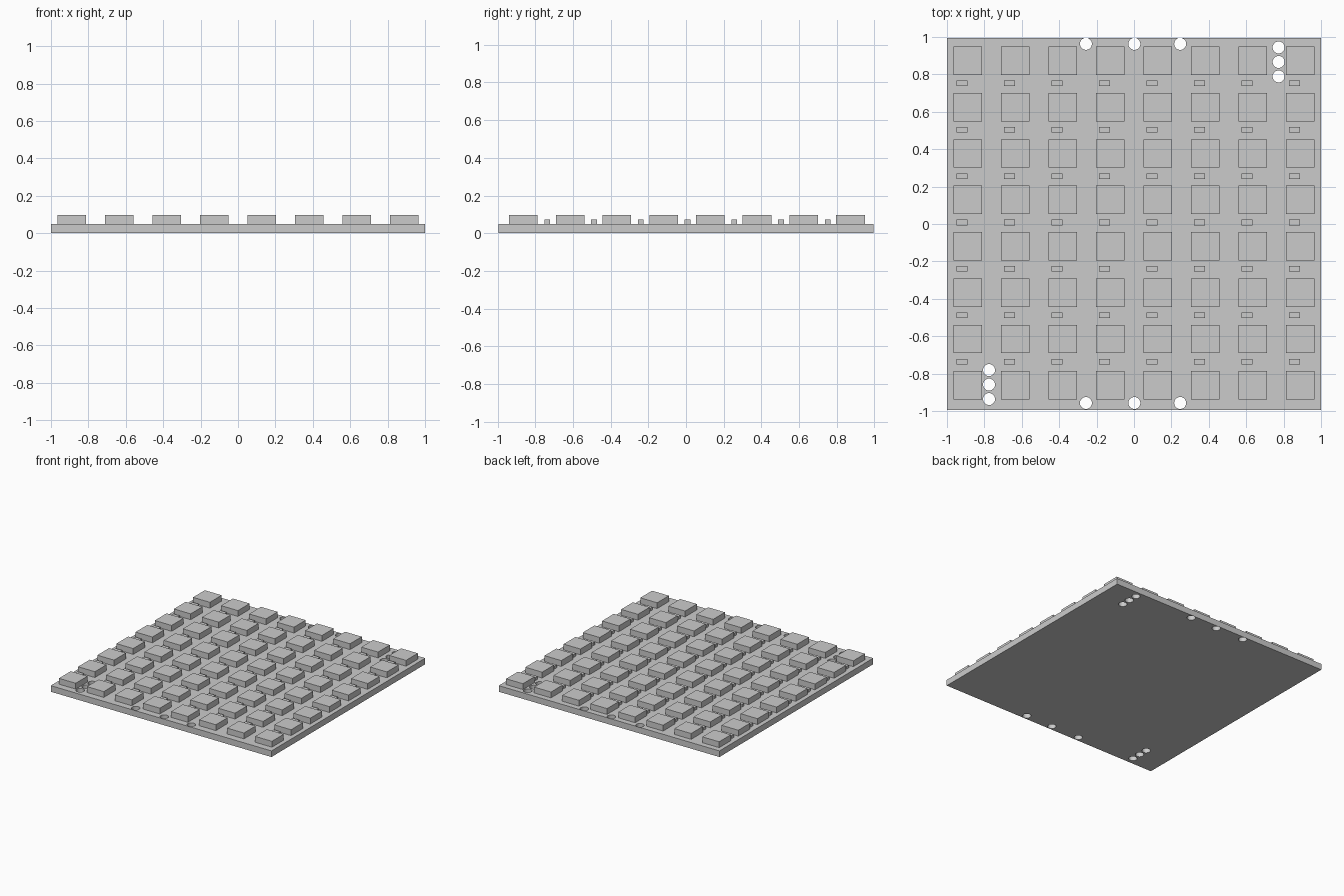
import bpy
import bmesh
from mathutils import Matrix

cube = bpy.data.objects.get("Cube")
if cube:
    bpy.data.objects.remove(cube, do_unlink=True)

grey = bpy.data.materials.new("plain_grey")
grey.use_nodes = True
colour = (0.6, 0.6, 0.6, 1)
grey.diffuse_color = colour
grey.node_tree.nodes["Principled BSDF"].inputs["Base Color"].default_value = colour


def finish(name, bm):
    mesh = bpy.data.meshes.new(name)
    bm.to_mesh(mesh)
    bm.free()
    mesh.materials.append(grey)
    obj = bpy.data.objects.new(name, mesh)
    bpy.context.collection.objects.link(obj)
    return obj


def add_box(bm, x, y, bottom, top, width, depth):
    place = Matrix.Translation((x, y, (bottom + top) / 2))
    size = Matrix.Diagonal((width, depth, top - bottom, 1))
    bmesh.ops.create_cube(bm, size=1, matrix=place @ size)


BOARD_TOP, PAD_TOP, CHIP_TOP = 0.05, 0.098, 0.074
PITCH_X, PITCH_Y = 0.254, 0.248
columns = [(i - 3.5) * PITCH_X for i in range(8)]
rows = [(j - 3.5) * PITCH_Y + 0.005 for j in range(8)]

# Board
bm = bmesh.new()
add_box(bm, 0, 0, 0, BOARD_TOP, 2, 1.99)
board = finish("board", bm)

# Hole cutters: three along each long edge, three in each of two corners
holes = [(x, y) for x in (-0.257, 0.002, 0.247) for y in (-0.957, 0.963)]
for k in range(3):
    holes.append((0.773, 0.789 + 0.0775 * k))
    holes.append((-0.775, -0.936 + 0.0775 * k))
bm = bmesh.new()
for x, y in holes:
    bmesh.ops.create_cone(bm, cap_ends=True, segments=32, radius1=0.032, radius2=0.032,
                          depth=0.2, matrix=Matrix.Translation((x, y, 0.025)))
cutter = finish("hole_cutter", bm)
cutter.hide_render = True
cutter.hide_viewport = True
cutter.display_type = 'WIRE'
cut = board.modifiers.new("holes", 'BOOLEAN')
cut.operation = 'DIFFERENCE'
cut.solver = 'EXACT'
cut.object = cutter

# Bake the cut, then drop the cutter
baked = bpy.data.meshes.new_from_object(
    board.evaluated_get(bpy.context.evaluated_depsgraph_get()))
board.modifiers.clear()
board.data = baked
bpy.data.objects.remove(cutter, do_unlink=True)

# Large square blocks in a grid
bm = bmesh.new()
for x in columns:
    for y in rows:
        add_box(bm, x, y, BOARD_TOP, PAD_TOP, 0.152, 0.152)
finish("square_blocks", bm)

# Small chips between the rows of blocks
bm = bmesh.new()
for x in columns:
    for y in rows[:-1]:
        add_box(bm, x - 0.031, y + PITCH_Y / 2 + 0.003, BOARD_TOP, CHIP_TOP, 0.06, 0.03)
finish("small_chips", bm)
